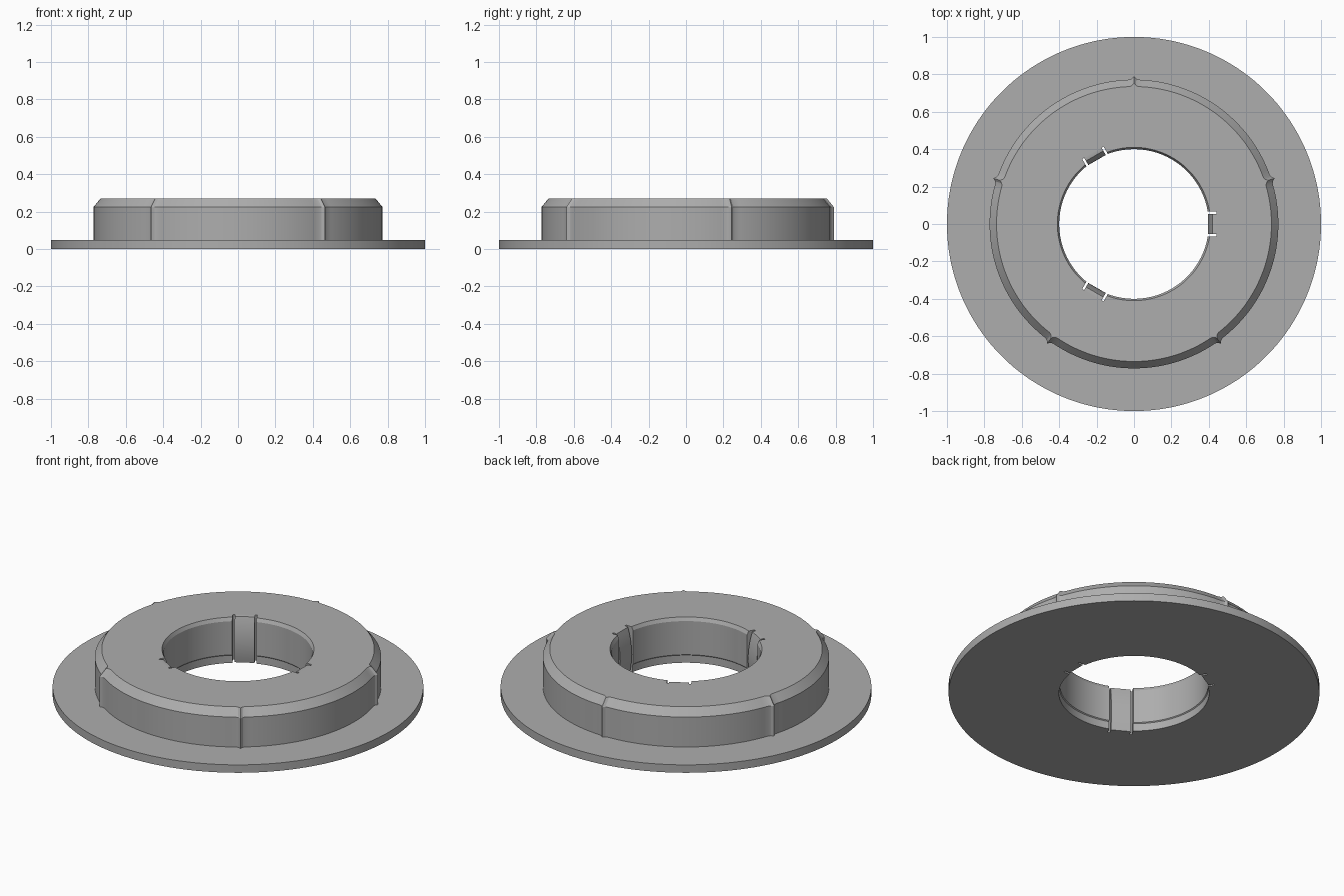
import bpy, bmesh
from math import radians, cos, sin
from mathutils import Matrix

default = bpy.data.objects.get("Cube")
if default:
    bpy.data.objects.remove(default, do_unlink=True)

grey = bpy.data.materials.new("plain grey")
grey.use_nodes = True
COLOUR = (0.42, 0.42, 0.42, 1)
grey.diffuse_color = COLOUR
grey.node_tree.nodes["Principled BSDF"].inputs["Base Color"].default_value = COLOUR


def make(name, bm):
    bmesh.ops.recalc_face_normals(bm, faces=bm.faces)
    mesh = bpy.data.meshes.new(name)
    bm.to_mesh(mesh)
    bm.free()
    mesh.materials.append(grey)
    obj = bpy.data.objects.new(name, mesh)
    bpy.context.collection.objects.link(obj)
    return obj


def smooth(obj):
    bpy.ops.object.select_all(action='DESELECT')
    obj.select_set(True)
    bpy.context.view_layer.objects.active = obj
    bpy.ops.object.shade_smooth_by_angle(angle=radians(20))


# Five pointed ribs: degrees from the rib centre -> extra radius
RIB = {-1.9: 0, -0.9: 0.005, 0: 0.018, 0.9: 0.005, 1.9: 0}
sector = [(a, h) for a, h in RIB.items()] + [(a, 0) for a in range(4, 70, 2)]
outline = [(radians(18 + 72 * k + a), h) for k in range(5) for a, h in sector]

# Closed cross-section of flange, hub and bore: radius, height, follows the ribs
section = [(0.405, 0, 0), (1, 0, 0), (1, 0.047, 0), (0.772, 0.047, 1),
           (0.772, 0.225, 1), (0.735, 0.27, 1), (0.41, 0.27, 0),
           (0.4, 0.25, 0), (0.4, 0.05, 0), (0.405, 0.045, 0)]
bm = bmesh.new()
rings = [[bm.verts.new(((r + h * ribbed) * cos(a), (r + h * ribbed) * sin(a), z))
          for a, h in outline] for r, z, ribbed in section]
n = len(outline)
for i, ring in enumerate(rings):
    below = rings[i - 1]
    for j in range(n):
        k = (j + 1) % n
        bm.faces.new((below[j], below[k], ring[k], ring[j]))
body = make("flanged_hub", bm)

# Three pockets cut in the bore
CLIPS = (0, 120, 240)
bm = bmesh.new()
for angle in CLIPS:
    box = (Matrix.Rotation(radians(angle), 4, 'Z') @ Matrix.Translation((0.37, 0, 0.15))
           @ Matrix.Diagonal((0.14, 0.132, 0.6, 1)))
    bmesh.ops.create_cube(bm, size=1, matrix=box)
cutter = make("pocket_cutter", bm)
cutter.hide_render = True
mod = body.modifiers.new("pockets", 'BOOLEAN')
mod.operation = 'DIFFERENCE'
mod.solver = 'EXACT'
mod.object = cutter
bpy.context.view_layer.objects.active = body
bpy.ops.object.modifier_apply(modifier=mod.name)
bpy.data.objects.remove(cutter, do_unlink=True)
smooth(body)

# Bowed spring clips standing between narrow slots
bow = [(0.445, 0)]
for i in range(13):
    t = i / 12
    bow.append((0.395 + 0.075 * (t - 0.42) ** 2, 0.268 * t))
bow.append((0.43, 0.27))
bow.append((0.445, 0.27))
for number, angle in enumerate(CLIPS, 1):
    bm = bmesh.new()
    face = bm.faces.new([bm.verts.new((r, -0.054, z)) for r, z in bow])
    out = bmesh.ops.extrude_face_region(bm, geom=[face])
    moved = [v for v in out["geom"] if isinstance(v, bmesh.types.BMVert)]
    bmesh.ops.translate(bm, verts=moved, vec=(0, 0.108, 0))
    bm.transform(Matrix.Rotation(radians(angle), 4, 'Z'))
    smooth(make(f"spring_clip_{number}", bm))
